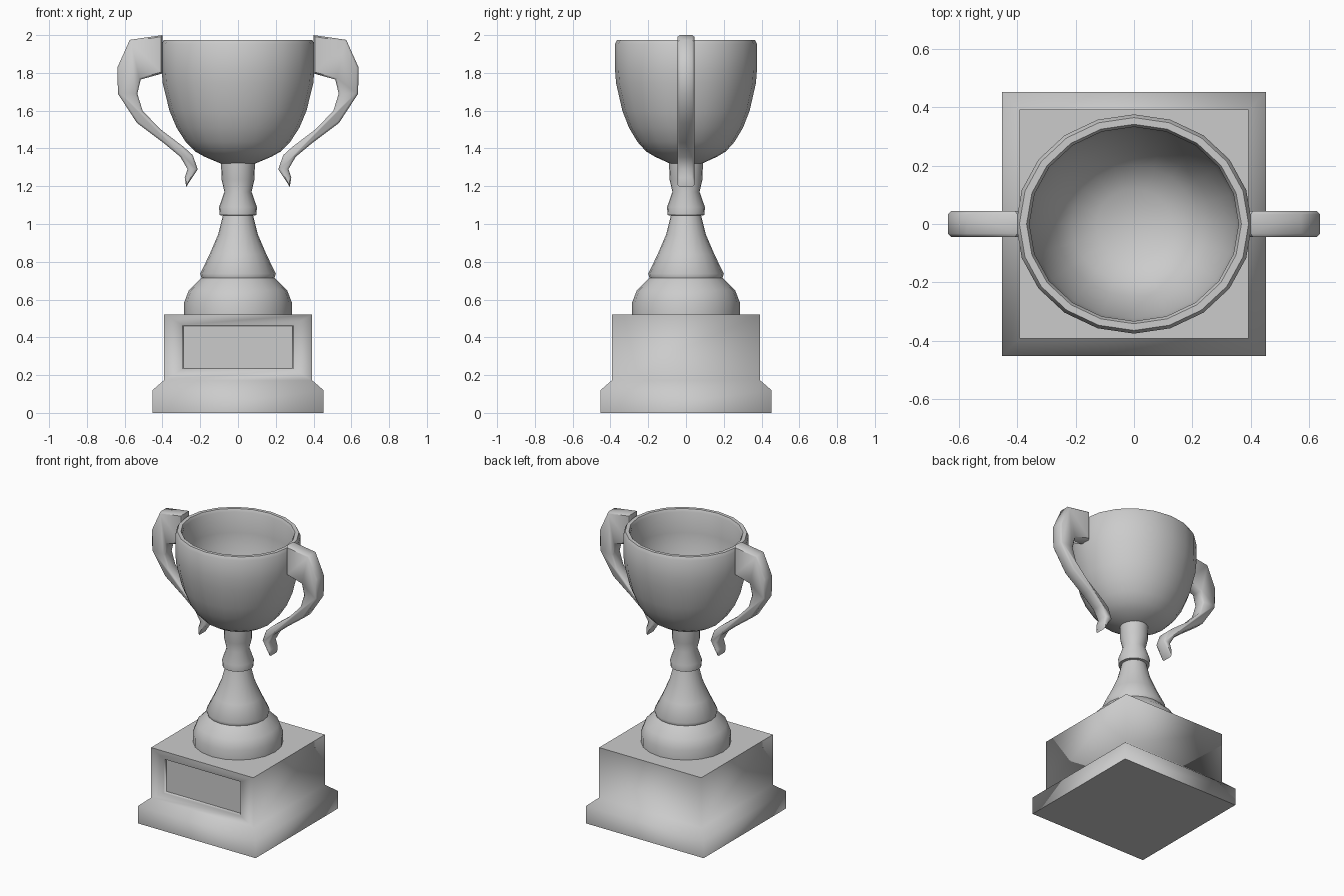
import bpy, bmesh, math
from mathutils import Matrix, Vector

if "Cube" in bpy.data.objects:
    bpy.data.objects.remove(bpy.data.objects["Cube"])


def finish(bm, name, angle=None):
    bmesh.ops.recalc_face_normals(bm, faces=bm.faces)
    mesh = bpy.data.meshes.new(name)
    bm.to_mesh(mesh)
    bm.free()
    obj = bpy.data.objects.new(name, mesh)
    bpy.context.collection.objects.link(obj)
    if angle:
        bpy.ops.object.select_all(action='DESELECT')
        obj.select_set(True)
        bpy.context.view_layer.objects.active = obj
        bpy.ops.object.shade_smooth_by_angle(angle=math.radians(angle))
    return obj


def lathe(profile, segments):
    """Revolve (radius, z) points about z; the ends lie on the axis."""
    bm = bmesh.new()
    verts = [bm.verts.new((r, 0, z)) for r, z in profile]
    edges = [bm.edges.new(pair) for pair in zip(verts, verts[1:])]
    bmesh.ops.spin(bm, geom=verts + edges, cent=(0, 0, 0), axis=(0, 0, 1),
                   angle=math.tau, steps=segments, use_merge=False)
    bmesh.ops.remove_doubles(bm, verts=bm.verts, dist=0.0005)
    return bm


# Square plinth with sloped foot
bm = bmesh.new()
rings = []
for h, z in [(0.453, 0), (0.453, 0.12), (0.393, 0.172), (0.393, 0.52)]:
    rings.append([bm.verts.new((h * sx, h * sy, z))
                  for sx, sy in ((-1, -1), (1, -1), (1, 1), (-1, 1))])
bm.faces.new(rings[0][::-1])
bm.faces.new(rings[-1])
for a, b in zip(rings, rings[1:]):
    for i in range(4):
        j = (i + 1) % 4
        face = bm.faces.new((a[i], a[j], b[j], b[i]))
        face.smooth = True
        if a is rings[2] and i == 0:
            front = face
bm.normal_update()
# Recessed plaque on the front
bmesh.ops.inset_region(bm, faces=[front], thickness=0.05)
for v in front.verts:
    v.co = Vector((math.copysign(0.295, v.co.x), v.co.y,
                   0.466 if v.co.z > 0.345 else 0.23))
bm.normal_update()
bmesh.ops.inset_region(bm, faces=[front], thickness=0.008, depth=-0.02)
front.smooth = False
finish(bm, "plinth")

# Turned stem
stem = [(0, 0.515), (0.285, 0.515), (0.285, 0.585), (0.26, 0.65), (0.193, 0.715),
        (0.2, 0.737), (0.15, 0.84), (0.105, 0.945), (0.08, 1.045), (0.098, 1.047),
        (0.1, 1.09), (0.072, 1.17), (0.087, 1.235), (0.09, 1.33), (0, 1.33)]
finish(lathe(stem, 20), "stem", 45)

# Hollow cup, slightly wider across the handles
cup = [(0, 1.318), (0.085, 1.32), (0.166, 1.357), (0.212, 1.385), (0.257, 1.435),
       (0.302, 1.51), (0.337, 1.6), (0.37, 1.745), (0.376, 1.82), (0.376, 1.952),
       (0.365, 1.974), (0.342, 1.974), (0.333, 1.955), (0.333, 1.81), (0.323, 1.73),
       (0.293, 1.6), (0.25, 1.5), (0.2, 1.43), (0.12, 1.385), (0, 1.365)]
bm = lathe(cup, 20)
bmesh.ops.transform(bm, matrix=Matrix.Diagonal((1.077, 1, 1, 1)), verts=bm.verts)
finish(bm, "cup", 45)

# Curled handles: outline in x-z, extruded in y with chamfered rims
outline = [(0.4, 2.0), (0.573, 1.975), (0.638, 1.83), (0.636, 1.69), (0.535, 1.535),
           (0.395, 1.43), (0.305, 1.355), (0.267, 1.29), (0.282, 1.245), (0.274, 1.197),
           (0.213, 1.29), (0.24, 1.365), (0.29, 1.41), (0.415, 1.505), (0.505, 1.6),
           (0.533, 1.69), (0.515, 1.765), (0.4, 1.797)]
outline_back = 0.033
for side, name in ((-1, "left_handle"), (1, "right_handle")):
    bm = bmesh.new()
    cap = bm.faces.new([bm.verts.new((side * x, -outline_back, z)) for x, z in outline])
    ext = bmesh.ops.extrude_face_region(bm, geom=[cap], use_keep_orig=True)
    moved = [g for g in ext["geom"] if isinstance(g, bmesh.types.BMVert)]
    bmesh.ops.translate(bm, vec=(0, 2 * outline_back, 0), verts=moved)
    bmesh.ops.recalc_face_normals(bm, faces=bm.faces)
    for f in [f for f in bm.faces if len(f.verts) == len(outline)]:
        bmesh.ops.inset_region(bm, faces=[f], thickness=0.011, depth=0.011)
    finish(bm, name, 50)
